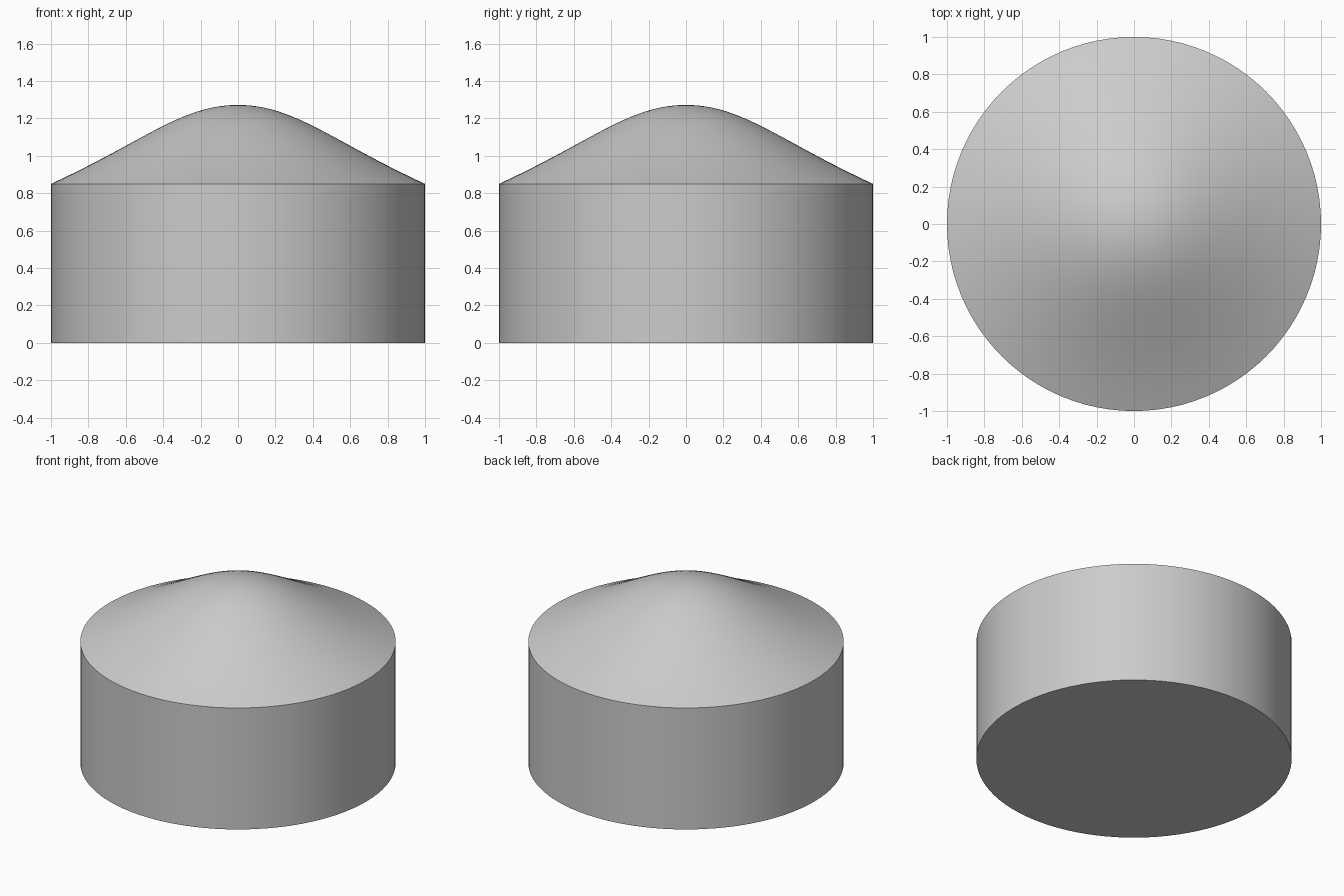
import bpy, bmesh, math
from mathutils import Vector
from mathutils.geometry import interpolate_bezier

cube = bpy.data.objects.get("Cube")
if cube:
    bpy.data.objects.remove(cube, do_unlink=True)

SEGMENTS = 96
RIM_Z, APEX_Z = 0.85, 1.272

grey = bpy.data.materials.new("plain grey")
grey.use_nodes = True
colour = (0.6, 0.6, 0.6, 1)
grey.diffuse_color = colour
grey.node_tree.nodes["Principled BSDF"].inputs["Base Color"].default_value = colour

# Bell-shaped cap: rounded tip easing into a slightly concave slope
cap = interpolate_bezier(Vector((0, 0, APEX_Z)), Vector((0.3, 0, APEX_Z)),
                         Vector((0.5, 0, 1.08)), Vector((1, 0, RIM_Z)), 25)
# Full half-profile: cap, straight wall, flat base
profile = list(cap) + [Vector((1, 0, 0)), Vector((0, 0, 0))]

# Spin the profile into a closed solid
bm = bmesh.new()
verts = [bm.verts.new(p) for p in profile]
edges = [bm.edges.new(pair) for pair in zip(verts, verts[1:])]
bmesh.ops.spin(bm, geom=verts + edges, cent=(0, 0, 0), axis=(0, 0, 1),
               angle=math.tau, steps=SEGMENTS, use_merge=True)
bmesh.ops.remove_doubles(bm, verts=bm.verts, dist=0.0001)
bmesh.ops.recalc_face_normals(bm, faces=bm.faces)

mesh = bpy.data.meshes.new("domed_drum")
bm.to_mesh(mesh)
bm.free()
mesh.materials.append(grey)
drum = bpy.data.objects.new("domed_drum", mesh)
bpy.context.collection.objects.link(drum)

# Smooth surfaces with crisp rim and base edges
bpy.ops.object.select_all(action="DESELECT")
drum.select_set(True)
bpy.context.view_layer.objects.active = drum
bpy.ops.object.shade_smooth_by_angle(angle=math.radians(30))
